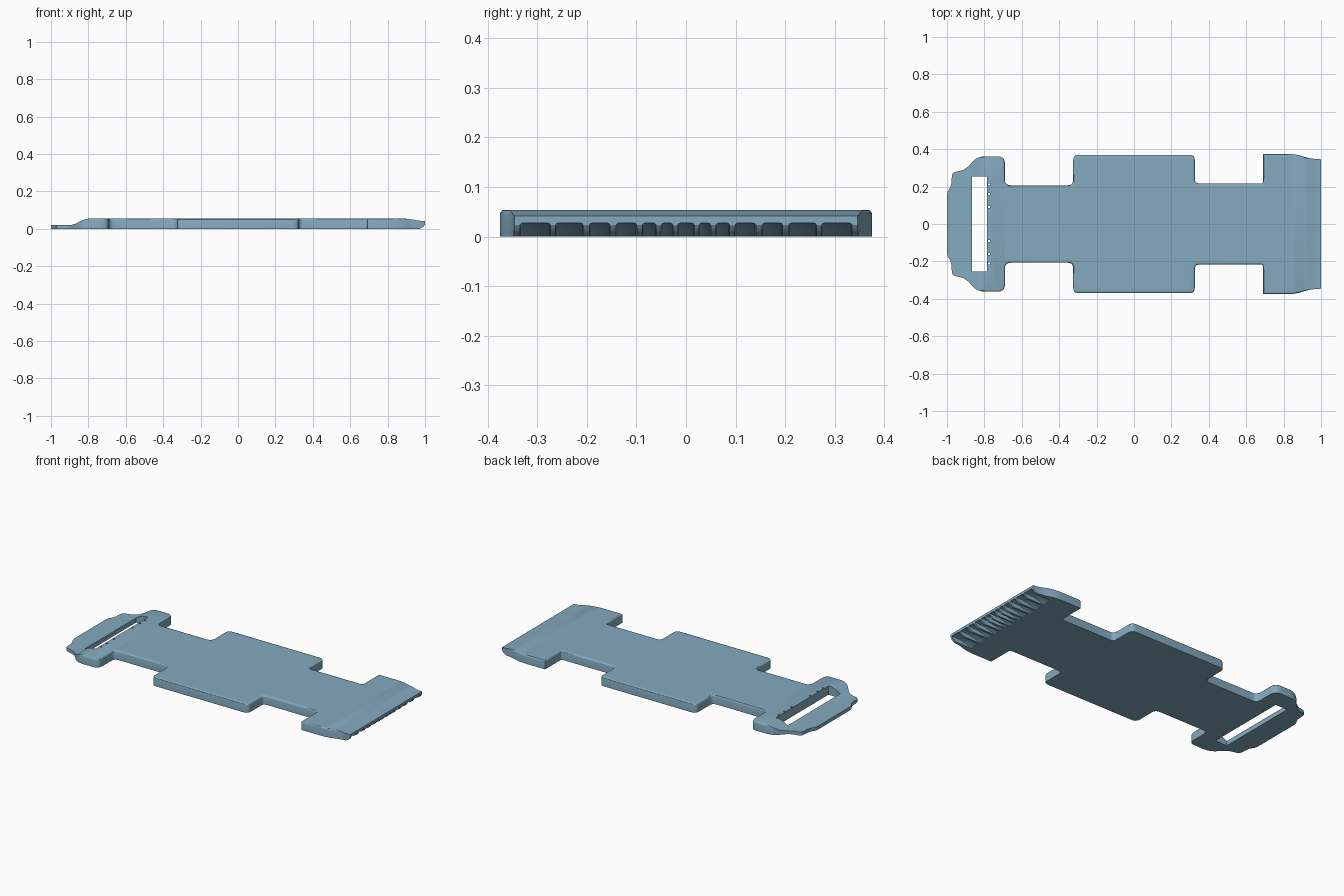
import bpy
import bmesh
from math import radians
from mathutils import Vector

cube = bpy.data.objects.get("Cube")
if cube:
    bpy.data.objects.remove(cube, do_unlink=True)

TOP = 0.054
FLOOR = 0.03

blue = bpy.data.materials.new("soft steel blue")
blue.use_nodes = True
colour = (0.23, 0.40, 0.52, 1)
blue.diffuse_color = colour
blue.node_tree.nodes["Principled BSDF"].inputs["Base Color"].default_value = colour


def mirrored(half):
    """Close a half outline by reflecting it across y = 0."""
    return half + [(p[0], -p[1], *p[2:]) for p in reversed(half)]


def rounded(points, steps=5):
    """Replace each corner (x, y, radius) by a small curve."""
    out = []
    for i, (x, y, r) in enumerate(points):
        p = Vector((x, y))
        a = Vector(points[i - 1][:2]) - p
        b = Vector(points[(i + 1) % len(points)][:2]) - p
        if r == 0:
            out.append((x, y))
            continue
        a = p + a.normalized() * min(r, a.length * 0.45)
        b = p + b.normalized() * min(r, b.length * 0.45)
        for s in range(steps + 1):
            t = s / steps
            q = a * (1 - t) ** 2 + p * 2 * t * (1 - t) + b * t ** 2
            out.append((q.x, q.y))
    return out


def prism(name, points, lo, hi, axis="z", top_bevel=0):
    """Extrude an outline along z, or a side profile (x, z) along y."""
    bm = bmesh.new()
    place = (lambda p, h: (p[0], p[1], h)) if axis == "z" else (lambda p, h: (p[0], h, p[1]))
    face = bm.faces.new([bm.verts.new(place(p, lo)) for p in points])
    ext = bmesh.ops.extrude_face_region(bm, geom=[face])
    shift = (0, 0, hi - lo) if axis == "z" else (0, hi - lo, 0)
    bmesh.ops.translate(bm, vec=shift, verts=[v for v in ext["geom"] if isinstance(v, bmesh.types.BMVert)])
    bmesh.ops.recalc_face_normals(bm, faces=bm.faces)
    if top_bevel:
        rim = [e for e in bm.edges if all(v.co.z > hi - 0.0001 for v in e.verts)]
        bmesh.ops.bevel(bm, geom=rim, offset=top_bevel, segments=3, profile=0.5, affect="EDGES")
    mesh = bpy.data.meshes.new(name)
    bm.to_mesh(mesh)
    bm.free()
    obj = bpy.data.objects.new(name, mesh)
    bpy.context.collection.objects.link(obj)
    mesh.materials.append(blue)
    return obj


def cut(body, cutter):
    cutter.hide_render = True
    mod = body.modifiers.new("cut", "BOOLEAN")
    mod.operation = "DIFFERENCE"
    mod.solver = "EXACT"
    mod.object = cutter
    bpy.context.view_layer.objects.active = body
    bpy.ops.object.modifier_apply(modifier=mod.name)
    bpy.data.objects.remove(cutter, do_unlink=True)


# Plate with a stepped outline: (x, y, corner radius)
half = [
    (-1.0, 0.17, .02), (-0.978, 0.20, .02), (-0.972, 0.275, .02), (-0.90, 0.29, .04),
    (-0.84, 0.362, .05), (-0.69, 0.362, .04), (-0.69, 0.207, .03), (-0.325, 0.207, .03),
    (-0.325, 0.37, .03), (0.325, 0.37, .03), (0.325, 0.217, .025), (0.69, 0.217, .01),
    (0.69, 0.375, .005), (0.86, 0.375, .04), (0.94, 0.35, .04), (1.0, 0.346, 0),
]
plate = prism("plate", rounded(mirrored(half)), 0, TOP, top_bevel=0.009)

# Sunken tray
tray = [(-0.69, 0.186), (-0.30, 0.186), (-0.30, 0.345), (0.30, 0.345),
        (0.30, 0.196), (0.712, 0.196), (0.712, 0.355), (0.845, 0.355)]
cut(plate, prism("tray_cutter", mirrored(tray), FLOOR, 0.2))

# Thin lip at the left end, tapered and undercut right end
side_cuts = {
    "lip_cutter": [(-1.1, .021), (-0.89, .021), (-0.865, .028), (-0.84, .043),
                   (-0.815, .051), (-0.79, .056), (-0.79, .2), (-1.1, .2)],
    "taper_cutter": [(0.88, .056), (0.93, .050), (0.97, .043), (1.1, .039), (1.1, .2), (0.88, .2)],
    "nose_cutter": [(0.955, -.01), (0.98, .004), (0.993, .012), (1.001, .025), (1.1, .025), (1.1, -.01)],
}
for name, profile in side_cuts.items():
    cut(plate, prism(name, profile, -0.5, 0.5, "y"))

# Strap slot
cut(plate, prism("slot_cutter", mirrored([(-0.865, 0.253), (-0.785, 0.253)]), -0.1, 0.1))

# Small pin holes beside the slot
for y in (0.09, 0.16, 0.212):
    for s in (-1, 1):
        hole = [(-0.776 + dx, s * y + dy) for dx, dy in
                ((-.005, -.005), (.005, -.005), (.005, .005), (-.005, .005))]
        cut(plate, prism("hole_cutter", hole, -0.1, 0.1))

# Grooves under the right end, ramping up towards the edge: (centre, width)
grooves = [(0, .034), (.038, .024), (.074, .028), (.12, .042), (.174, .042), (.235, .056), (.304, .062)]
ramp = [(0.865, -.02), (0.865, .001), (0.90, .015), (0.94, .025), (1.1, .031), (1.1, -.02)]
for centre, width in grooves:
    for s in ((1,) if centre == 0 else (-1, 1)):
        y = s * centre
        groove = prism("groove_cutter", ramp, y - width / 2, y + width / 2, "y")
        bm = bmesh.new()
        bm.from_mesh(groove.data)
        edges = [e for e in bm.edges if abs(e.verts[0].co.y - e.verts[1].co.y) < 1e-5
                 and min(v.co.z for v in e.verts) > 0 and max(v.co.x for v in e.verts) - min(v.co.x for v in e.verts) > 0.01]
        bmesh.ops.bevel(bm, geom=edges, offset=0.005, segments=2, profile=0.5, affect="EDGES")
        bm.to_mesh(groove.data)
        bm.free()
        cut(plate, groove)

for obj in bpy.context.selected_objects:
    obj.select_set(False)
plate.select_set(True)
bpy.context.view_layer.objects.active = plate
bpy.ops.object.shade_smooth_by_angle(angle=radians(30))
